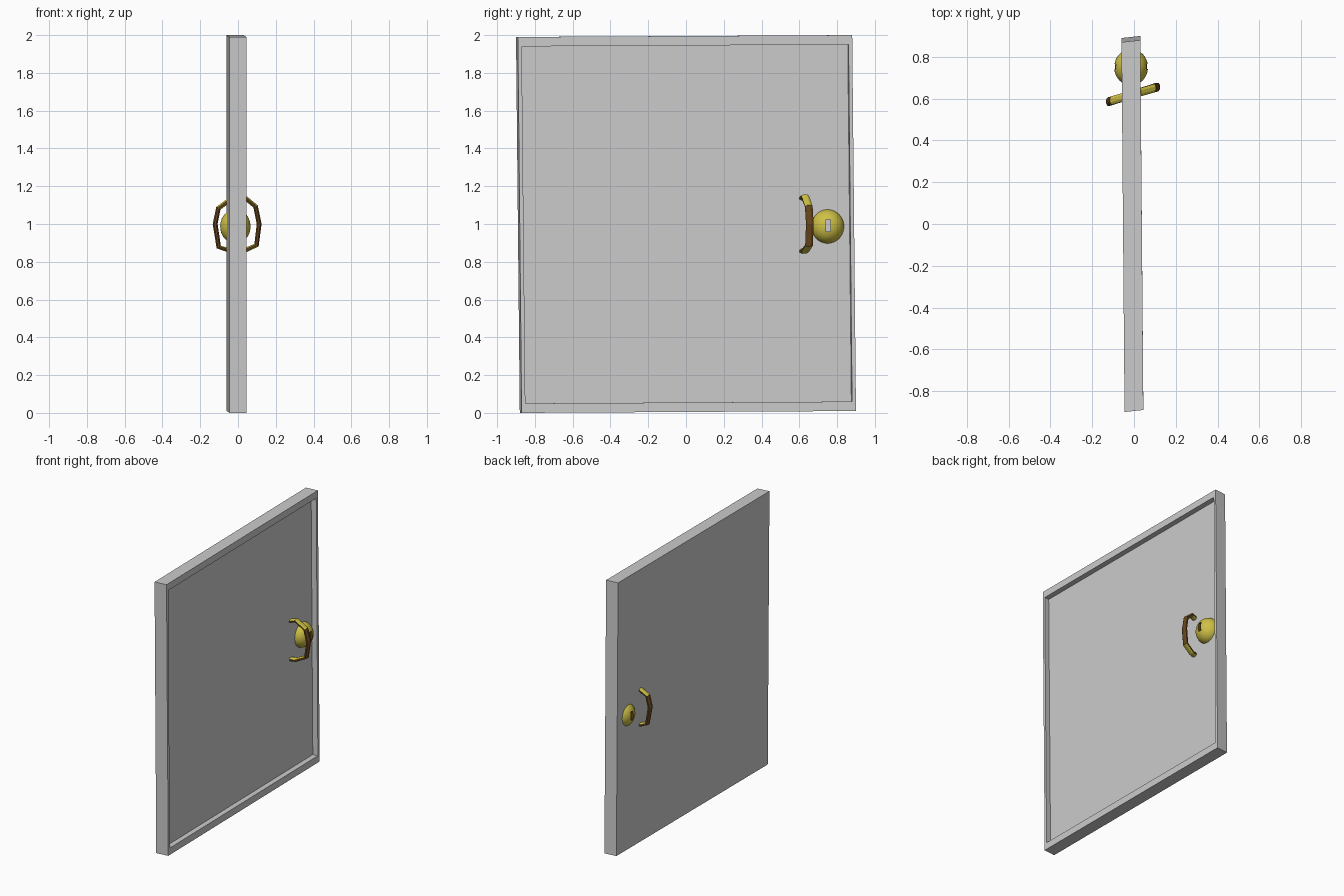
import bpy, bmesh, math
from mathutils import Vector

if "Cube" in bpy.data.objects:
    bpy.data.objects.remove(bpy.data.objects["Cube"])


def mat(name, rgb):
    m = bpy.data.materials.new(name)
    m.diffuse_color = (*rgb, 1)
    m.use_nodes = True
    m.node_tree.nodes["Principled BSDF"].inputs["Base Color"].default_value = m.diffuse_color
    return m


GREY = mat("pale_grey", (0.6, 0.6, 0.6))
BRASS = mat("brass_yellow", (0.62, 0.53, 0.06))
BROWN = mat("dark_brown", (0.13, 0.06, 0.012))


def add(name, bm, mats):
    bmesh.ops.recalc_face_normals(bm, faces=bm.faces)
    me = bpy.data.meshes.new(name)
    bm.to_mesh(me)
    bm.free()
    for m in mats:
        me.materials.append(m)
    ob = bpy.data.objects.new(name, me)
    bpy.context.collection.objects.link(ob)
    return ob


def skew(p):
    # the whole slab is slightly skewed
    x, y, z = p
    return Vector((x - 0.0083 * y - 0.0075, y + 0.11 * x - 0.01 * (z - 1), z + 0.0056 * y))


# door slab with a recessed panel on the +x side
bm = bmesh.new()


def ring(x, w, z0, z1):
    return [bm.verts.new(skew(p)) for p in ((x, -w, z0), (x, w, z0), (x, w, z1), (x, -w, z1))]


rings = [ring(-0.045, 0.885, 0.005, 1.995), ring(0.045, 0.885, 0.005, 1.995),
         ring(0.045, 0.865, 0.055, 1.945), ring(0.007, 0.865, 0.055, 1.945)]
bm.faces.new(rings[0])
bm.faces.new(rings[-1])
for a, b in zip(rings, rings[1:]):
    for i in range(4):
        j = (i + 1) % 4
        bm.faces.new((a[i], a[j], b[j], b[i]))
add("door_slab", bm, [GREY])

# round knob through the slab
bm = bmesh.new()
bmesh.ops.create_uvsphere(bm, u_segments=32, v_segments=20, radius=1)
for v in bm.verts:
    v.co = Vector((-0.014 + 0.081 * v.co.x, 0.75 + 0.087 * v.co.y, 0.987 + 0.09 * v.co.z))
for f in bm.faces:
    f.smooth = True
knob = add("knob", bm, [BRASS, BROWN])

# keyhole slot cut into both sides of the knob
bm = bmesh.new()
bmesh.ops.create_cube(bm, size=1)
for v in bm.verts:
    v.co = Vector((v.co.x * 0.4, 0.754 + v.co.y * 0.024, 0.991 + v.co.z * 0.064))
for f in bm.faces:
    f.material_index = 1
cutter = add("keyhole_cutter", bm, [BRASS, BROWN])
cutter.hide_render = True
cut = knob.modifiers.new("keyhole", 'BOOLEAN')
cut.operation = 'DIFFERENCE'
cut.object = cutter
cut.solver = 'EXACT'
bpy.context.view_layer.objects.active = knob
knob.select_set(True)
bpy.ops.object.modifier_apply(modifier="keyhole")
bpy.data.objects.remove(cutter)
bpy.ops.object.shade_smooth_by_angle(angle=math.radians(35))

# pull handle: faceted loop passing through the slab, slightly turned
path = [(0.03, 1.145), (0.093, 1.093), (0.112, 1.0), (0.098, 0.888), (0.03, 0.857),
        (-0.035, 0.857), (-0.102, 0.878), (-0.121, 1.0), (-0.104, 1.083), (-0.04, 1.13)]
bm = bmesh.new()
N, S = len(path), 8
loops = []
for k, (x, z) in enumerate(path):
    t = Vector(path[(k + 1) % N]) - Vector(path[k - 1])
    n = Vector((-t.y, t.x)).normalized()
    loop = []
    for s in range(S):
        a = math.tau * (s + 0.5) / S
        u, w = 0.014 * math.cos(a), 0.022 * math.sin(a)
        loop.append(bm.verts.new((x + n.x * u, 0.622 + 0.3 * x + w, z + n.y * u)))
    loops.append(loop)
for k in range(N):
    a, b = loops[k], loops[(k + 1) % N]
    for s in range(S):
        t = (s + 1) % S
        bm.faces.new((a[s], a[t], b[t], b[s]))
bmesh.ops.recalc_face_normals(bm, faces=bm.faces)
for f in bm.faces:
    # upper and lower faces are brass, the rest is a brown grip
    f.material_index = 0 if abs(f.normal.z) > 0.45 else 1
add("pull_handle", bm, [BRASS, BROWN])
